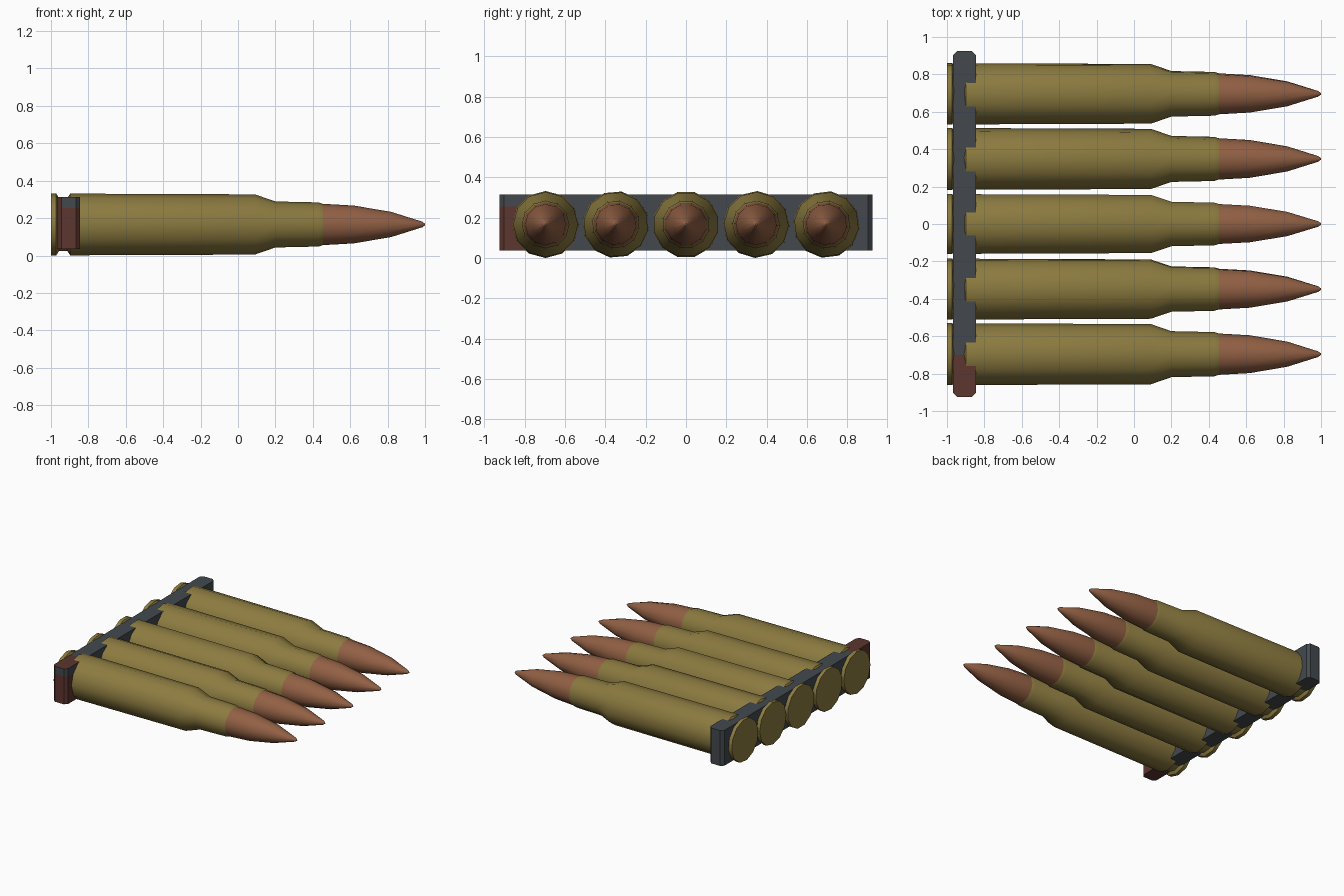
import bpy, bmesh, math
from mathutils import Vector

if "Cube" in bpy.data.objects:
    bpy.data.objects.remove(bpy.data.objects["Cube"])

SIDES = 12
AXIS_Z = 0.166


def material(name, rgb):
    m = bpy.data.materials.new(name)
    lin = [((c / 255 + 0.055) / 1.055) ** 2.4 for c in rgb]
    m.diffuse_color = (*lin, 1)
    m.use_nodes = True
    m.node_tree.nodes["Principled BSDF"].inputs["Base Color"].default_value = m.diffuse_color
    return m


brass = material("brass", (140, 123, 64))
copper = material("copper", (146, 96, 68))
steel = material("dark steel", (67, 73, 78))
rust = material("rust red", (92, 54, 47))


def make_object(name, bm, mats):
    bmesh.ops.recalc_face_normals(bm, faces=bm.faces)
    mesh = bpy.data.meshes.new(name)
    bm.to_mesh(mesh)
    bm.free()
    for m in mats:
        mesh.materials.append(m)
    ob = bpy.data.objects.new(name, mesh)
    bpy.context.collection.objects.link(ob)
    return ob


def lathe(name, profile, y, turn, mat):
    """Revolve (x, radius) points around an axis along x."""
    bm = bmesh.new()
    rings = []
    for x, r in profile:
        ring = []
        for i in range(SIDES):
            a = turn + math.tau * i / SIDES
            ring.append(bm.verts.new((x, y + r * math.sin(a), AXIS_Z + r * math.cos(a))))
        rings.append(ring)
    for a, b in zip(rings, rings[1:]):
        for i in range(SIDES):
            j = (i + 1) % SIDES
            bm.faces.new((a[i], a[j], b[j], b[i]))
    bm.faces.new(rings[0])
    bm.faces.new(rings[-1])
    ob = make_object(name, bm, [mat])
    bpy.ops.object.select_all(action='DESELECT')
    ob.select_set(True)
    bpy.context.view_layer.objects.active = ob
    bpy.ops.object.shade_smooth_by_angle(angle=math.radians(35))


# Rim, extractor groove, tapered body, shoulder and neck
case_profile = [(-1.0, 0.166), (-0.972, 0.166), (-0.958, 0.143), (-0.912, 0.143),
                (-0.897, 0.165), (0.09, 0.161), (0.20, 0.123), (0.43, 0.118),
                (0.455, 0.110)]
# Pointed bullet
bullet_profile = [(0.445, 0.111), (0.62, 0.101), (0.82, 0.067),
                  (0.985, 0.015), (1.0, 0.004)]

# Five cartridges side by side, each rolled a little differently
for n, roll in enumerate((0, 10, 15, 2, 8)):
    y = (n - 2) * 0.348
    lathe(f"case_{n + 1}", case_profile, y, math.radians(roll), brass)
    lathe(f"bullet_{n + 1}", bullet_profile, y, math.radians(roll), copper)

# Clip bar with chamfered corners
x0, x1, y1, z0, z1, c = -0.967, -0.845, 0.925, 0.036, 0.314, 0.022
outline = [(x0 + c, -y1), (x1 - c, -y1), (x1, -y1 + c), (x1, y1 - c),
           (x1 - c, y1), (x0 + c, y1), (x0, y1 - c), (x0, -y1 + c)]
bm = bmesh.new()
base = bm.faces.new([bm.verts.new((x, y, z0)) for x, y in outline])
ext = bmesh.ops.extrude_face_region(bm, geom=[base], use_keep_orig=True)
for v in ext["geom"]:
    if isinstance(v, bmesh.types.BMVert):
        v.co.z = z1
# Cuts where the end colour changes
for co, no in (((0, -0.70, 0), (0, 1, 0)), ((0, 0, 0.255), (0, 0, 1))):
    bmesh.ops.bisect_plane(bm, geom=bm.verts[:] + bm.edges[:] + bm.faces[:],
                           plane_co=Vector(co), plane_no=Vector(no))
bmesh.ops.recalc_face_normals(bm, faces=bm.faces)
# Rust end with a steel band along the upper front and right sides
for f in bm.faces:
    p = f.calc_center_median()
    band = p.z > 0.255 and abs(f.normal.z) < 0.5 and f.normal.x > -0.5
    f.material_index = 1 if p.y < -0.70 and not band else 0
make_object("clip_bar", bm, [steel, rust])
